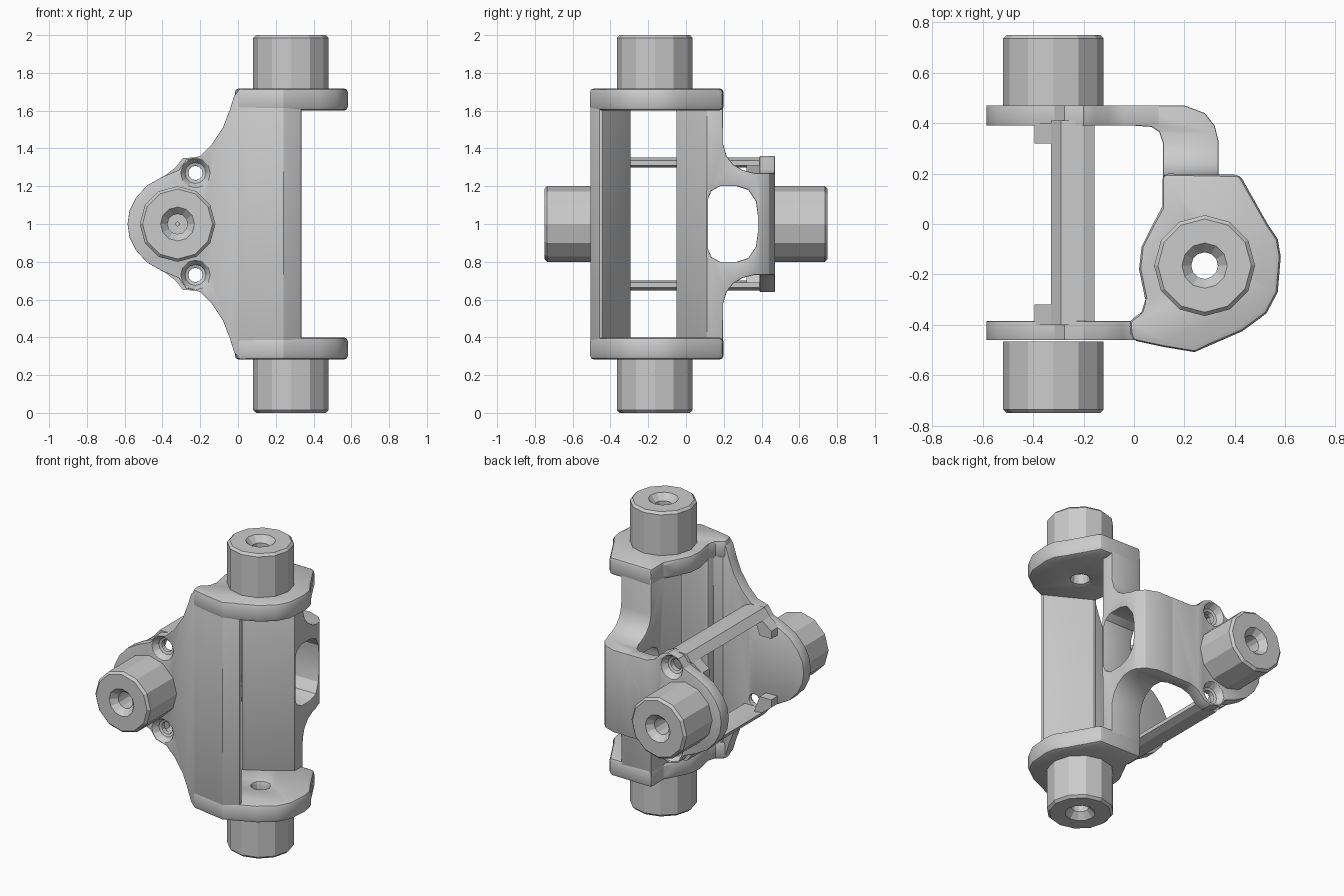
import bpy, bmesh, math
from mathutils import Vector

if "Cube" in bpy.data.objects:
    bpy.data.objects.remove(bpy.data.objects["Cube"])


def to_object(name, bm):
    bmesh.ops.recalc_face_normals(bm, faces=bm.faces[:])
    me = bpy.data.meshes.new(name)
    bm.to_mesh(me)
    bm.free()
    ob = bpy.data.objects.new(name, me)
    bpy.context.collection.objects.link(ob)
    return ob


def prism(name, pts, axis, a, b):
    """Extrude a 2D outline along an axis between a and b."""
    place = {'x': lambda u, v, w: (w, u, v),
             'y': lambda u, v, w: (u, w, v),
             'z': lambda u, v, w: (u, v, w)}[axis]
    bm = bmesh.new()
    lo = [bm.verts.new(place(u, v, a)) for u, v in pts]
    hi = [bm.verts.new(place(u, v, b)) for u, v in pts]
    bm.faces.new(lo)
    bm.faces.new(hi)
    n = len(pts)
    for i in range(n):
        j = (i + 1) % n
        bm.faces.new((lo[i], lo[j], hi[j], hi[i]))
    return to_object(name, bm)


def lathe(name, profile, origin, direction, sides=12, ring=False):
    """Revolve (radius, height) points; ring closes the profile, else ends are capped."""
    q = Vector(direction).to_track_quat('Z', 'Y')
    bm = bmesh.new()
    rows = []
    for r, h in profile:
        rows.append([bm.verts.new(Vector(origin) + q @ Vector((
            r * math.cos(2 * math.pi * k / sides), r * math.sin(2 * math.pi * k / sides), h)))
            for k in range(sides)])
    for i in range(len(rows) if ring else len(rows) - 1):
        p, s = rows[i], rows[(i + 1) % len(rows)]
        for k in range(sides):
            m = (k + 1) % sides
            bm.faces.new((p[k], p[m], s[m], s[k]))
    if not ring:
        bm.faces.new(rows[0])
        bm.faces.new(rows[-1])
    return to_object(name, bm)


def apply(ob, kind, **settings):
    mod = ob.modifiers.new(kind.lower(), kind)
    for k, v in settings.items():
        setattr(mod, k, v)
    bpy.context.view_layer.objects.active = ob
    bpy.ops.object.modifier_apply(modifier=mod.name)


def combine(ob, other, op='DIFFERENCE'):
    apply(ob, 'BOOLEAN', object=other, operation=op, solver='EXACT')
    bpy.data.objects.remove(other)


def soften(ob, width):
    apply(ob, 'BEVEL', width=width, segments=2, limit_method='ANGLE',
          angle_limit=math.radians(50))
    bpy.ops.object.select_all(action='DESELECT')
    ob.select_set(True)
    bpy.context.view_layer.objects.active = ob
    bpy.ops.object.shade_smooth_by_angle(angle=math.radians(25))


def mirrored(half):
    """Close a half outline given above z = 1 with its reflection."""
    return half + [(u, 2 - v) for u, v in reversed(half) if abs(v - 1) > 1e-6]


PX, PY = 0.28, -0.165      # vertical pivot axis
HX = -0.32                 # horizontal pivot axis (at z = 1)

# rounded ear outline with a bump around each screw hole
ear = [(-0.585, 1.0), (-0.575, 1.07), (-0.54, 1.14), (-0.48, 1.205), (-0.4, 1.25),
       (-0.315, 1.285), (-0.275, 1.34), (-0.2, 1.36)]


def screw_holes(plate, y, d):
    for z in (1.27, 0.73):
        combine(plate, lathe('screw_cutter', [(0.038, -0.3), (0.038, -0.045), (0.055, -0.04),
                                              (0.078, 0), (0.085, 0.1)],
                             (-0.225, y, z), (0, d, 0)))


# front plate with flared wing
front = prism('front_plate', mirrored(ear + [(-0.14, 1.42), (-0.08, 1.51), (-0.045, 1.6),
                                             (-0.02, 1.68), (0.01, 1.715), (0.05, 1.715)]),
              'y', -0.46, -0.385)
screw_holes(front, -0.46, -1)
soften(front, 0.014)

# front column
col = prism('front_column', [(0, -0.46), (0.12, -0.485), (0.24, -0.505), (0.335, -0.46),
                             (0.335, -0.44), (0.07, -0.295), (0.045, -0.295),
                             (0.04, -0.34), (0, -0.385)], 'z', 0.295, 1.715)
soften(col, 0.008)

# back ear
back = prism('back_plate', mirrored(ear + [(-0.15, 1.34), (-0.1, 1.29), (-0.04, 1.27),
                                           (0.1, 1.27)]), 'y', 0.39, 0.47)
screw_holes(back, 0.47, 1)
soften(back, 0.014)

# rear column bending round into the back ear, with a rounded window
bend = prism('back_column', [(0.06, -0.05), (0.09, -0.05), (0.335, 0.11), (0.335, 0.33),
                             (0.32, 0.39), (0.28, 0.44), (0.2, 0.47), (0.0, 0.47),
                             (0.0, 0.39), (0.07, 0.385), (0.1, 0.365), (0.115, 0.32),
                             (0.115, 0.06)], 'z', 0.2, 1.8)
side = prism('side_shape', mirrored([(-0.2, 1.65), (0.195, 1.65), (0.197, 1.42), (0.215, 1.36),
                                     (0.25, 1.315), (0.3, 1.285), (0.36, 1.27), (0.6, 1.27)]),
             'x', -0.3, 0.6)
combine(bend, side, 'INTERSECT')
window = prism('window_cutter', mirrored([(0.115, 1.13), (0.135, 1.175), (0.18, 1.2), (0.27, 1.2),
                                          (0.33, 1.18), (0.37, 1.12), (0.38, 1.05)]),
               'x', -0.05, 0.6)
combine(bend, window)
soften(bend, 0.01)

# top and bottom plates with vertical pivots
deck = [(-0.02, -0.385), (0.03, -0.35), (0.045, -0.3), (0.02, -0.18), (0.03, -0.09),
        (0.075, 0.0), (0.113, 0.07), (0.113, 0.2), (0.42, 0.195), (0.53, 0.0), (0.57, -0.06),
        (0.582, -0.13), (0.57, -0.27), (0.525, -0.355), (0.43, -0.425), (0.24, -0.508),
        (0.12, -0.488), (-0.01, -0.46)]
PIN = [(0.2, 0), (0.2, 0.27), (0.185, 0.285), (0.09, 0.285), (0.053, 0.245), (0.053, 0)]
for s, label in ((1, 'top'), (-1, 'bottom')):
    plate = prism(label + '_plate', deck, 'z', 1 + s * 0.6, 1 + s * 0.718)
    combine(plate, lathe('bore_cutter', [(0.053, 0), (0.053, 1)],
                         (PX, PY, 1 + s * 0.3), (0, 0, s)))
    soften(plate, 0.022)
    lathe(label + '_pivot', PIN, (PX, PY, 1 + s * 0.715), (0, 0, s), ring=True)

# front and back pivots
for s, label in ((-1, 'front'), (1, 'back')):
    lathe(label + '_pivot', PIN[:5] + [(0.053, 0.12), (0.01, 0.12), (0.01, 0)],
          (HX, s * 0.465, 1), (0, s, 0), ring=True)

# cross bars joining the ears, with corner pads
bar = [(-0.33, 0.3), (-0.29, 0.35), (-0.2, 0.352), (-0.157, 0.335), (-0.157, 0.31), (-0.27, 0.31)]
pad = [(-0.395, 0.2), (-0.395, 0.25), (-0.33, 0.3), (-0.27, 0.312), (-0.31, 0.2)]
for s, label in ((1, 'upper'), (-1, 'lower')):
    prism(label + '_cross_bar', [(x, 1 + s * h) for x, h in bar], 'y', -0.40, 0.41)
    for t, end in ((-1, 'front'), (1, 'back')):
        prism(label + '_' + end + '_pad', [(x, 1 + s * h) for x, h in pad],
              'y', t * 0.4, t * 0.32)
